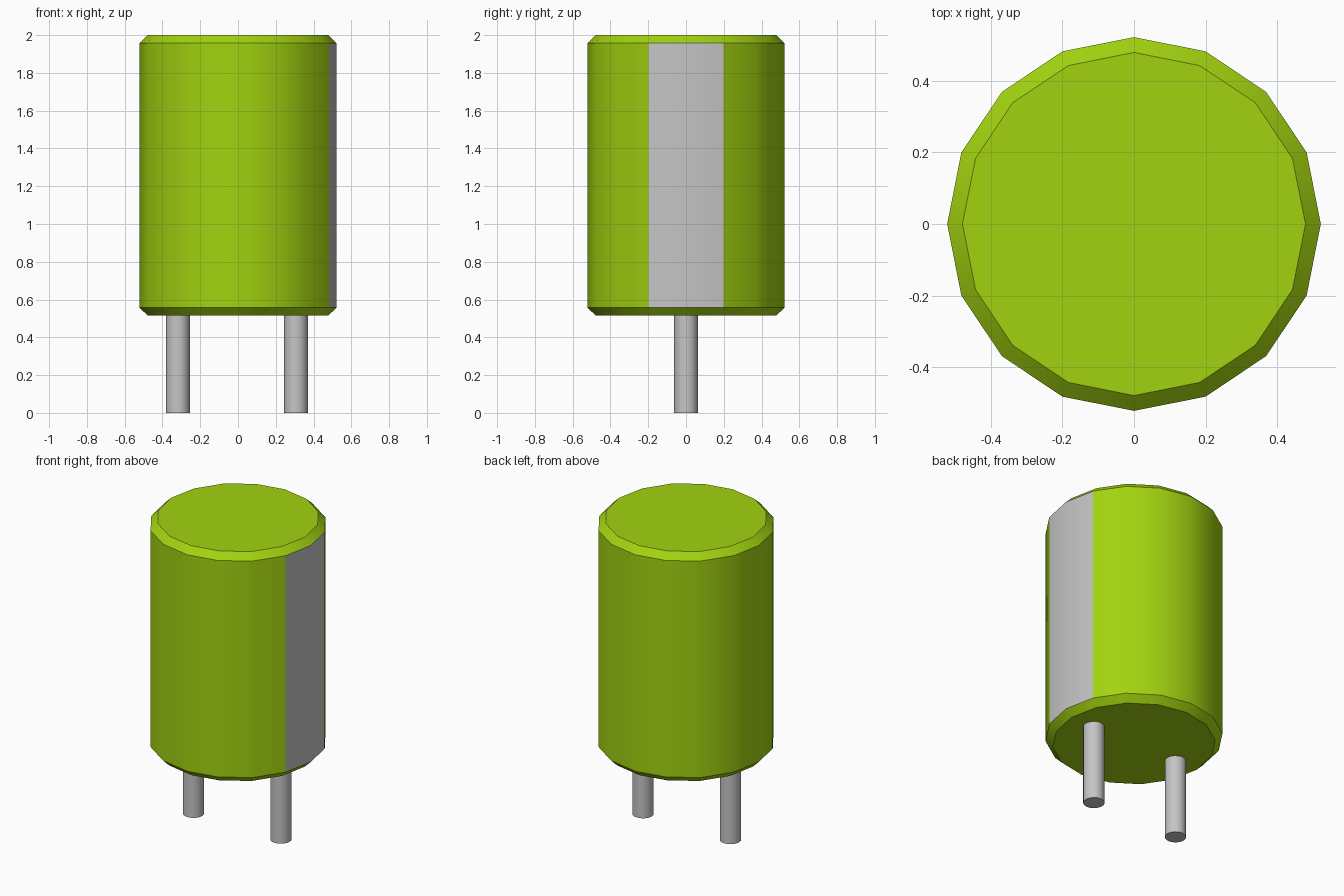
import bpy, bmesh, math

cube = bpy.data.objects.get("Cube")
if cube:
    bpy.data.objects.remove(cube, do_unlink=True)


def material(name, rgb):
    mat = bpy.data.materials.new(name)
    mat.use_nodes = True
    colour = (*rgb, 1.0)
    mat.diffuse_color = colour
    mat.node_tree.nodes["Principled BSDF"].inputs["Base Color"].default_value = colour
    return mat


def cylinder(name, radius, z0, z1, x, sides):
    bpy.ops.mesh.primitive_cylinder_add(vertices=sides, radius=radius, depth=z1 - z0,
                                        location=(x, 0, (z0 + z1) / 2))
    obj = bpy.context.object
    obj.name = obj.data.name = name
    return obj


green = material("lime green", (0.36, 0.65, 0.005))
grey = material("light grey", (0.56, 0.56, 0.56))

BODY_RADIUS, BODY_BOTTOM, BODY_TOP, CHAMFER = 0.521, 0.515, 2.0, 0.042

# Can body with chamfered rims
body = cylinder("can_body", BODY_RADIUS, BODY_BOTTOM, BODY_TOP, 0, 16)
body.data.materials.append(green)
body.data.materials.append(grey)
bpy.ops.object.shade_smooth_by_angle(angle=math.radians(30))

bm = bmesh.new()
bm.from_mesh(body.data)
rims = [e for e in bm.edges if abs(e.verts[0].co.z - e.verts[1].co.z) < 1e-4]
bmesh.ops.bevel(bm, geom=rims, offset=CHAMFER, segments=1, affect='EDGES')
bm.normal_update()

# Polarity stripe: the two wall faces on the +x side
for f in bm.faces:
    f.smooth = True
    f.material_index = int(f.normal.x > 0.95 and abs(f.normal.z) < 0.01)

# Crisp chamfer rims and stripe borders, smooth wall
for e in bm.edges:
    a, b = e.link_faces
    e.smooth = a.normal.angle(b.normal) < math.radians(30) and a.material_index == b.material_index
bm.to_mesh(body.data)
bm.free()

# Lead pins
for name, x in (("right_pin", -0.318), ("left_pin", 0.307)):
    pin = cylinder(name, 0.063, 0.0, BODY_BOTTOM + 0.005, x, 16)
    pin.data.materials.append(grey)
    bpy.ops.object.shade_smooth_by_angle(angle=math.radians(30))
